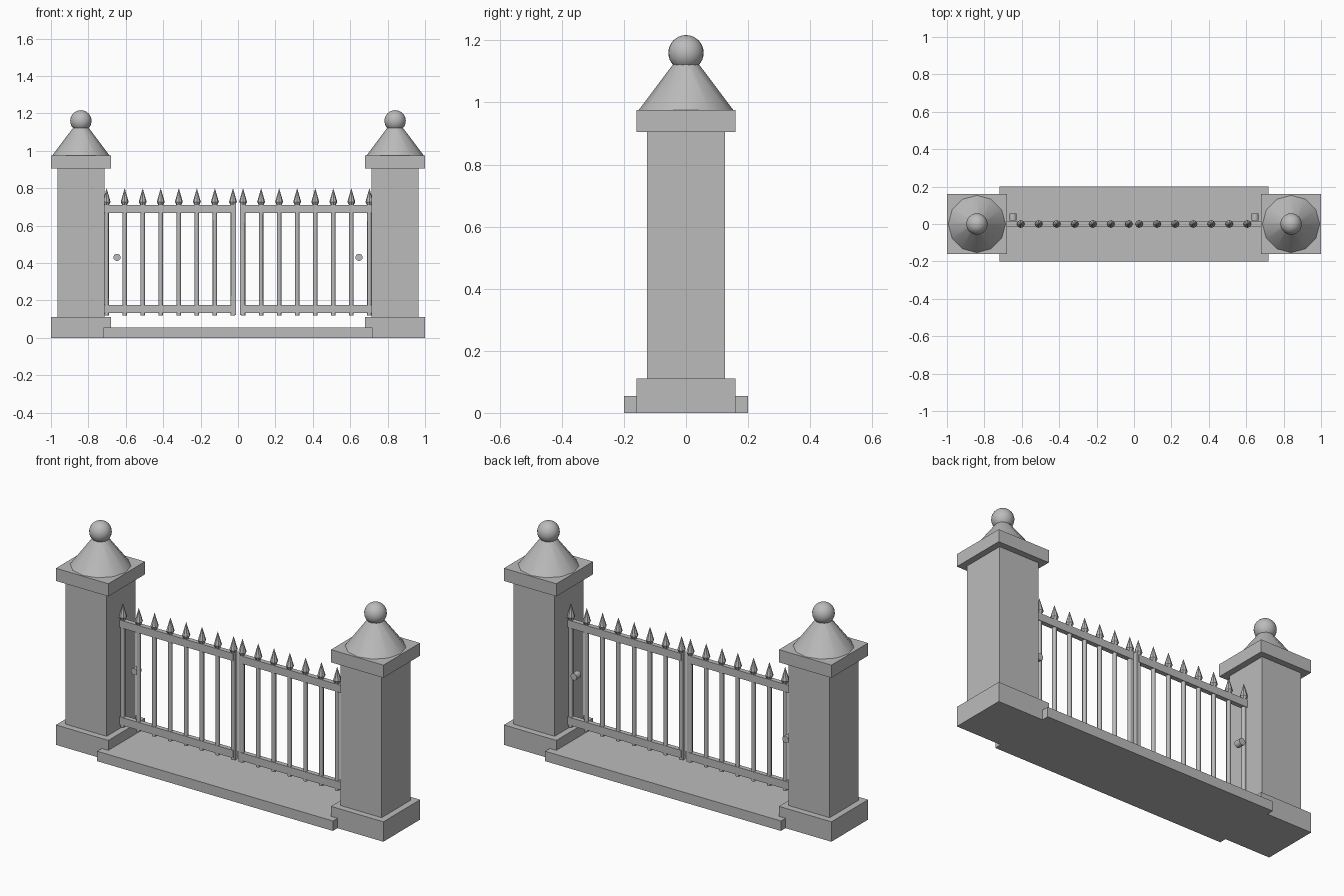
import bpy, math
from mathutils import Vector

cube = bpy.data.objects.get("Cube")
if cube:
    bpy.data.objects.remove(cube, do_unlink=True)

grey = bpy.data.materials.new("stone grey")
grey.use_nodes = True
grey.diffuse_color = (0.5, 0.5, 0.5, 1)
grey.node_tree.nodes["Principled BSDF"].inputs["Base Color"].default_value = (0.5, 0.5, 0.5, 1)


def finish(name, smooth=None):
    ob = bpy.context.object
    ob.name = name
    ob.data.materials.clear()
    ob.data.materials.append(grey)
    if smooth:
        bpy.ops.object.shade_smooth_by_angle(angle=math.radians(smooth))
    return ob


def box(name, low, high):
    low, high = Vector(low), Vector(high)
    bpy.ops.mesh.primitive_cube_add(size=1, location=(low + high) / 2)
    bpy.context.object.scale = high - low
    bpy.ops.object.transform_apply(location=False, rotation=False, scale=True)
    return finish(name)


def block(name, x, half, z0, z1):
    return box(name, (x - half, -half, z0), (x + half, half, z1))


def cone(name, x, r0, r1, z0, z1, sides, smooth=None):
    bpy.ops.mesh.primitive_cone_add(vertices=sides, radius1=r0, radius2=r1,
                                    depth=z1 - z0, location=(x, 0, (z0 + z1) / 2))
    return finish(name, smooth)


# Threshold slab
box("threshold", (-0.72, -0.2, 0), (0.72, 0.2, 0.055))

for side, s in (("right", -1), ("left", 1)):
    # Stone pillar with capital, cone roof and ball
    x = 0.84 * s
    block(side + "_pillar_base", x, 0.16, 0, 0.11)
    block(side + "_pillar_shaft", x, 0.125, 0.11, 0.905)
    block(side + "_pillar_cap", x, 0.16, 0.905, 0.975)
    cone(side + "_pillar_roof", x, 0.153, 0.04, 0.975, 1.125, 12, 35)
    bpy.ops.mesh.primitive_uv_sphere_add(segments=24, ring_count=16, radius=0.057,
                                         location=(x, 0, 1.16))
    finish(side + "_pillar_ball", 35)

    # Gate leaf rails and meeting stile
    for part, z0, z1 in (("bottom", 0.132, 0.175), ("top", 0.668, 0.71)):
        a, b = sorted((0.02 * s, 0.718 * s))
        box(f"{side}_{part}_rail", (a, -0.013, z0), (b, 0.013, z1))
    a, b = sorted((0.01 * s, 0.024 * s))
    box(side + "_meeting_stile", (a, -0.011, 0.122), (b, 0.011, 0.72))

    # Upright bars with spear tips
    for i in range(8):
        bx = s * (0.027 + 0.0965 * i)
        cone(f"{side}_bar_{i}", bx, 0.012, 0.012, 0.12, 0.715, 8, 50)
        cone(f"{side}_spear_collar_{i}", bx, 0.013, 0.021, 0.71, 0.727, 8)
        cone(f"{side}_spear_tip_{i}", bx, 0.021, 0, 0.727, 0.8, 8)

    # Round latch knob behind the leaf
    bpy.ops.mesh.primitive_cylinder_add(vertices=16, radius=0.019, depth=0.038,
                                        location=(0.647 * s, 0.037, 0.43),
                                        rotation=(math.pi / 2, 0, 0))
    finish(side + "_latch_knob", 35)
